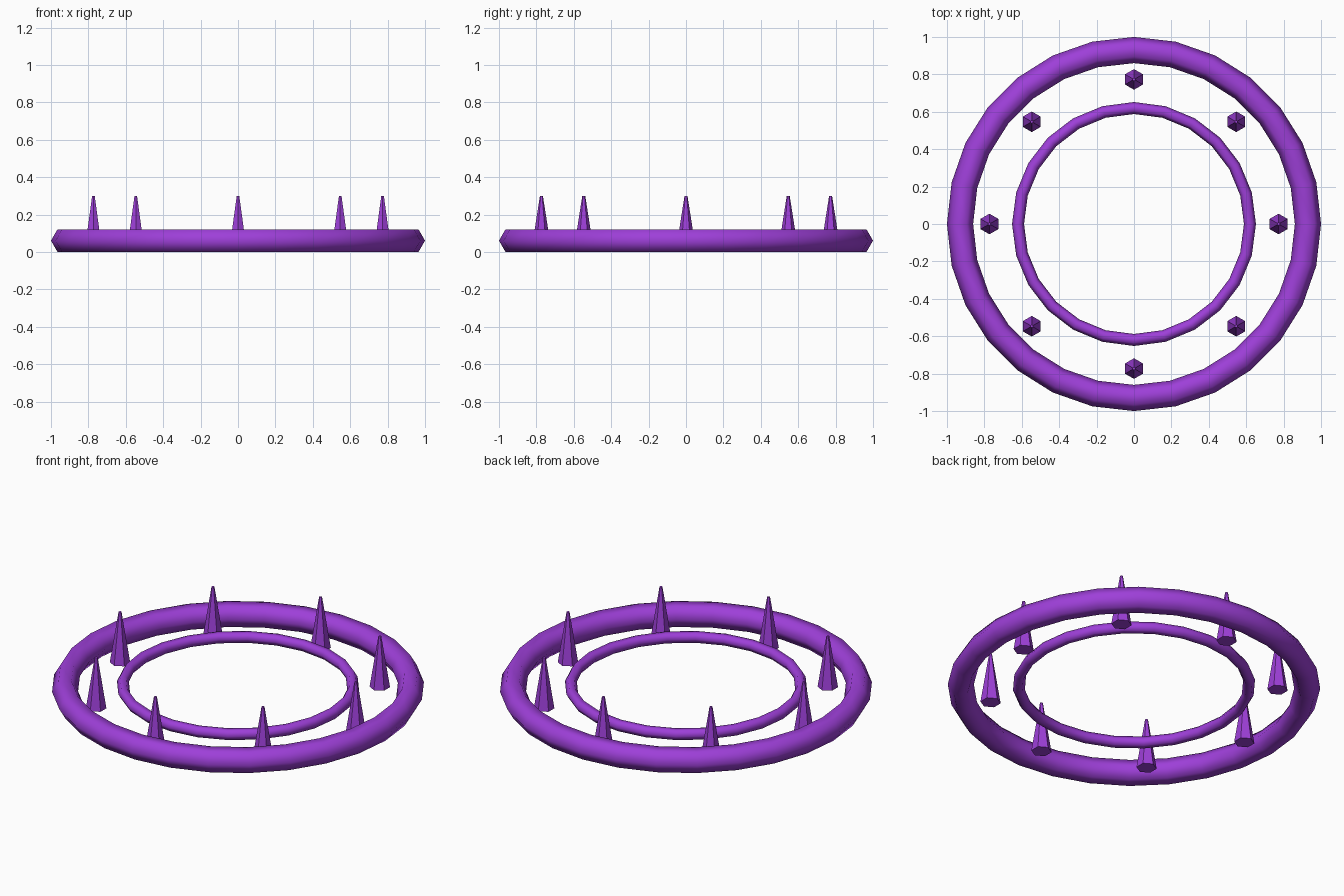
import bpy
from math import cos, sin, tau, pi

if "Cube" in bpy.data.objects:
    bpy.data.objects.remove(bpy.data.objects["Cube"])

purple = bpy.data.materials.new("purple")
purple.diffuse_color = (0.34, 0.05, 0.69, 1)
purple.use_nodes = True
purple.node_tree.nodes["Principled BSDF"].inputs["Base Color"].default_value = purple.diffuse_color


def finish(name, smooth):
    ob = bpy.context.object
    ob.name = name
    ob.data.materials.append(purple)
    if smooth:
        bpy.ops.object.shade_smooth()
    else:
        bpy.ops.object.shade_flat()


def ring(name, major, minor, segments, z):
    bpy.ops.mesh.primitive_torus_add(
        major_radius=major, minor_radius=minor,
        major_segments=segments, minor_segments=6, location=(0, 0, z))
    finish(name, True)


# Outer and inner rings with hexagonal cross-sections
ring("outer_ring", 0.93, 0.07, 28, 0.061)
ring("inner_ring", 0.62, 0.032, 24, 0.07)

# Eight six-sided spikes standing between the rings
for i in range(8):
    a = tau * i / 8
    bpy.ops.mesh.primitive_cone_add(
        vertices=6, radius1=0.055, radius2=0.008, depth=0.30,
        location=(0.773 * cos(a), 0.773 * sin(a), 0.15))
    finish(f"spike_{i + 1}", False)
